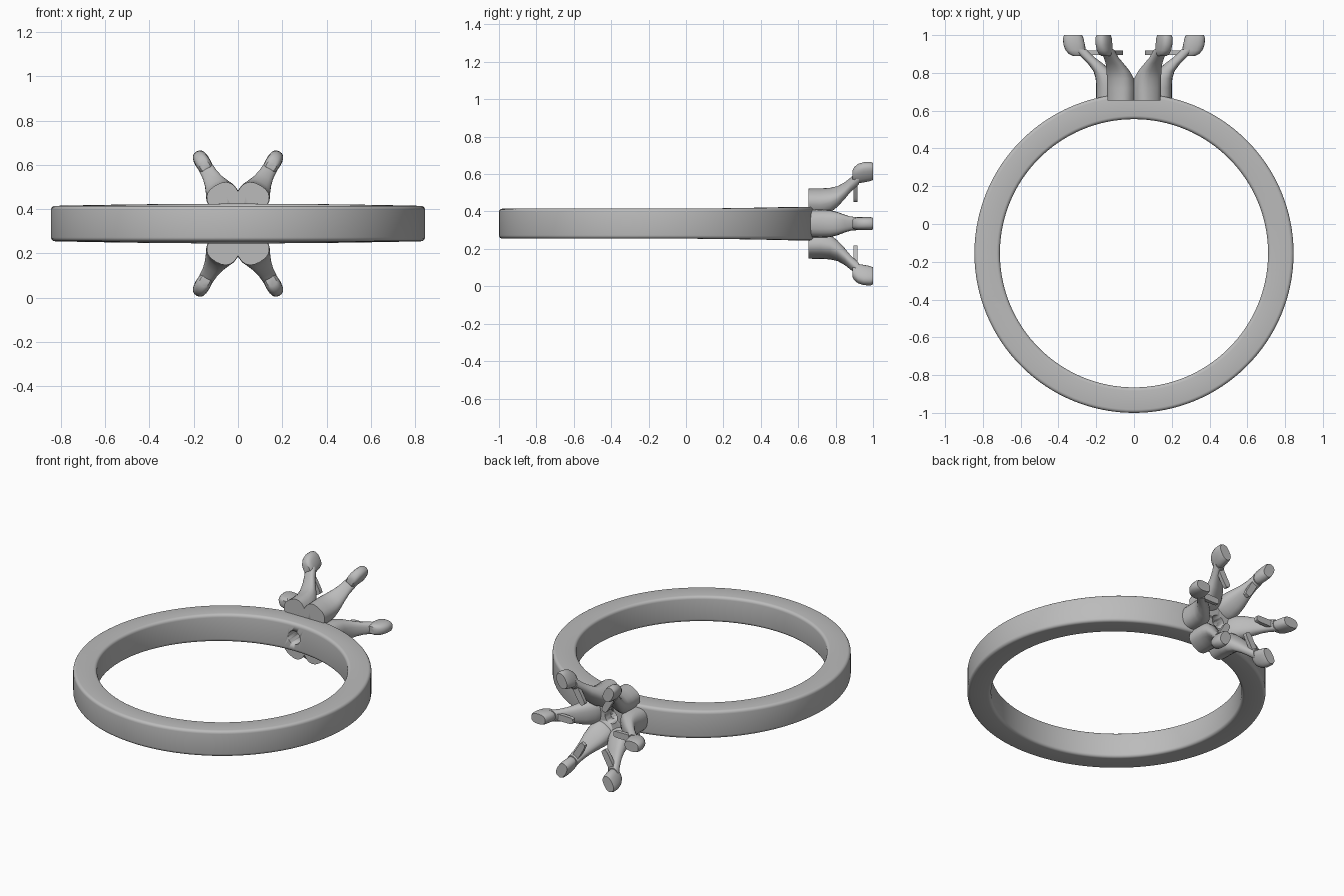
import bpy, bmesh, math
from mathutils import Vector

old = bpy.data.objects.get("Cube")
if old:
    bpy.data.objects.remove(old, do_unlink=True)

MID_Z = 0.335                 # height of the band's middle plane
RING_Y = -0.155               # centre of the band
OUTER, INNER = 0.845, 0.71

metal = bpy.data.materials.new("grey metal")
metal.use_nodes = True
colour = (0.5, 0.5, 0.5, 1)
metal.diffuse_color = colour
metal.node_tree.nodes["Principled BSDF"].inputs["Base Color"].default_value = colour


def finish(name, bm, angle=40):
    bmesh.ops.recalc_face_normals(bm, faces=bm.faces)
    mesh = bpy.data.meshes.new(name)
    bm.to_mesh(mesh)
    bm.free()
    obj = bpy.data.objects.new(name, mesh)
    bpy.context.collection.objects.link(obj)
    mesh.materials.append(metal)
    bpy.ops.object.select_all(action='DESELECT')
    obj.select_set(True)
    bpy.context.view_layer.objects.active = obj
    bpy.ops.object.shade_smooth_by_angle(angle=math.radians(angle))
    return obj


def skin(bm, loops, closed=False):
    """Bridge matching vertex loops; cap the ends unless closed."""
    n = len(loops[0])
    pairs = list(zip(loops, loops[1:]))
    if closed:
        pairs.append((loops[-1], loops[0]))
    for a, b in pairs:
        for i in range(n):
            j = (i + 1) % n
            bm.faces.new((a[i], a[j], b[j], b[i]))
    if not closed:
        bm.faces.new(loops[0])
        bm.faces.new(loops[-1])


def head_point(r, w, y, theta):
    """Radius, sideways offset and depth about the head's axis."""
    c, s = math.cos(theta), math.sin(theta)
    return Vector((r * c - w * s, y, MID_Z + r * s + w * c))


def loft(bm, sections, theta, sides=20, power=0.8):
    loops = []
    for y, r_in, r_out, half in sections:
        loop = []
        for i in range(sides):
            a = math.tau * i / sides
            c, s = math.cos(a), math.sin(a)
            u = math.copysign(abs(c) ** power, c)
            v = math.copysign(abs(s) ** power, s)
            r = (r_in + r_out) / 2 + u * (r_out - r_in) / 2
            loop.append(bm.verts.new(head_point(r, v * half, y, theta)))
        loops.append(loop)
    skin(bm, loops)


def cylinder(bm, radius, y0, y1, sides=48):
    loops = [[bm.verts.new(head_point(radius, 0, y, math.tau * i / sides))
              for i in range(sides)] for y in (y0, y1)]
    skin(bm, loops)


# Band: rounded rectangle swept round, a little taller toward the head
bm = bmesh.new()
profile = []
fillet, half = 0.018, 0.08
corners = [(OUTER, half, 0), (INNER, half, 1), (INNER, -half, 2), (OUTER, -half, 3)]
for r, z, quarter in corners:
    cr = r - math.copysign(fillet, r - 0.78)
    cz = z - math.copysign(fillet, z)
    for k in range(5):
        a = (quarter + k / 4) * math.pi / 2
        profile.append((cr + fillet * math.cos(a), cz + fillet * math.sin(a)))
loops = []
for i in range(128):
    a = math.tau * i / 128
    grow = 1 + 0.12 * max(0, math.sin(a)) ** 2
    loops.append([bm.verts.new((r * math.cos(a), RING_Y + r * math.sin(a), MID_Z + z * grow))
                  for r, z in profile])
skin(bm, loops, closed=True)
band = finish("band", bm)

# Hub joining the prongs
bm = bmesh.new()
cylinder(bm, 0.135, 0.655, 0.74)
hub = finish("hub", bm)

# Bore through band and hub
bm = bmesh.new()
cylinder(bm, 0.042, 0.45, 0.9, 32)
bore = finish("bore_cutter", bm)
bore.hide_render = True
bore.hide_viewport = True
for part in (band, hub):
    cut = part.modifiers.new("bore", 'BOOLEAN')
    cut.operation = 'DIFFERENCE'
    cut.solver = 'EXACT'
    cut.object = bore

# Six prongs: flared stem, claw tip and inner seat tab
STEM = [(0.655, 0.06, 0.2, 0.073), (0.72, 0.06, 0.2, 0.075), (0.77, 0.085, 0.203, 0.072),
        (0.81, 0.12, 0.215, 0.062), (0.85, 0.165, 0.245, 0.047), (0.88, 0.205, 0.275, 0.038),
        (0.925, 0.25, 0.325, 0.034)]
CLAW = [(0.89, 0.275, 0.325, 0.022), (0.9, 0.262, 0.345, 0.03), (0.92, 0.255, 0.363, 0.034),
        (0.95, 0.26, 0.374, 0.035), (0.985, 0.268, 0.376, 0.035), (1.0, 0.275, 0.37, 0.031)]
TAB = [(0.895, 0.14, 0.3, 0.02), (0.918, 0.14, 0.3, 0.02)]
for i in range(6):
    theta = math.radians(60 * i)
    bm = bmesh.new()
    loft(bm, STEM, theta)
    loft(bm, CLAW, theta)
    loft(bm, TAB, theta, power=0.4)
    finish(f"prong_{i + 1}", bm)
